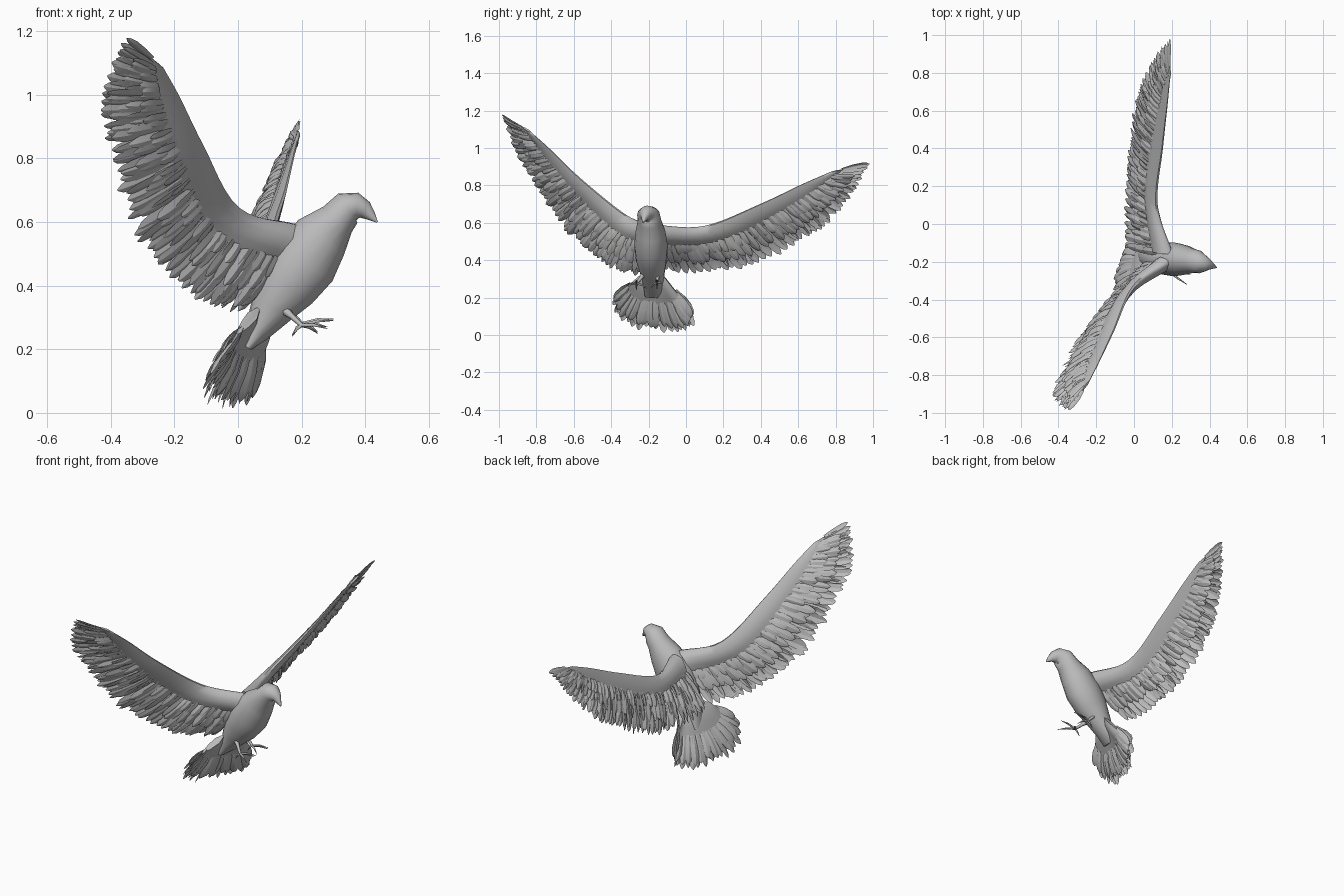
import bpy, bmesh, math, random
from mathutils import Vector as V

random.seed(4)
cube = bpy.data.objects.get("Cube")
if cube:
    bpy.data.objects.remove(cube)

grey = bpy.data.materials.new("plumage_grey")
grey.use_nodes = True
COLOR = (0.5, 0.5, 0.5, 1)
grey.diffuse_color = COLOR
grey.node_tree.nodes["Principled BSDF"].inputs["Base Color"].default_value = COLOR


def finish(bm, name, angle=40, closed=True):
    if closed:
        bmesh.ops.recalc_face_normals(bm, faces=bm.faces)
    me = bpy.data.meshes.new(name)
    bm.to_mesh(me)
    bm.free()
    me.materials.append(grey)
    ob = bpy.data.objects.new(name, me)
    bpy.context.collection.objects.link(ob)
    bpy.ops.object.select_all(action='DESELECT')
    ob.select_set(True)
    bpy.context.view_layer.objects.active = ob
    bpy.ops.object.shade_smooth_by_angle(angle=math.radians(angle))


def loft(bm, rings):
    """Skin a list of closed rings and cap both ends."""
    rows = [[bm.verts.new(p) for p in r] for r in rings]
    n = len(rows[0])
    for a, b in zip(rows, rows[1:]):
        for i in range(n):
            j = (i + 1) % n
            bm.faces.new((a[i], a[j], b[j], b[i]))
    bm.faces.new(rows[0])
    bm.faces.new(rows[-1])


def sample(pts, t):
    """Smooth curve through the points, t from 0 to 1."""
    f = max(0, min(t, 1)) * (len(pts) - 1)
    i = min(int(f), len(pts) - 2)
    f -= i
    p1, p2 = V(pts[i]), V(pts[i + 1])
    p0 = V(pts[i - 1]) if i else 2 * p1 - p2
    p3 = V(pts[i + 2]) if i + 2 < len(pts) else 2 * p2 - p1
    return 0.5 * (2 * p1 + (p2 - p0) * f + (2 * p0 - 5 * p1 + 4 * p2 - p3) * f * f
                  + (3 * p1 - p0 - 3 * p2 + p3) * f ** 3)


def frame(arm, edge, t):
    """Root, chord, side direction and surface normal of a fan at t."""
    a, e = sample(arm, t), sample(edge, t)
    step = 0.03
    mid = lambda s: sample(arm, s) + sample(edge, s)
    span = (mid(min(t + step, 1)) - mid(max(t - step, 0))).normalized()
    chord = e - a
    normal = span.cross(chord).normalized()
    return a, chord, chord.cross(normal).normalized(), normal


def feather(bm, root, tip, side, normal, w):
    """Pointed blade folded along its quill."""
    rows = []
    for s, k in ((0, 0.6), (0.4, 1), (0.75, 1), (0.92, 0.65), (1, 0.1)):
        c = root.lerp(tip, s) + normal * (w * 0.3 * math.sin(math.pi * s))
        rows.append([bm.verts.new(c + side * (w * k * d) + normal * (w * 0.3 * k * (1 - abs(d))))
                     for d in (-1, 0, 1)])
    for a, b in zip(rows, rows[1:]):
        for i in (0, 1):
            bm.faces.new((a[i], a[i + 1], b[i + 1], b[i]))


def fan(name, arm, edge, cover, thick, taper, rows):
    """Smooth skin along the arm, then rows of feathers (start, end, lift, count, width)."""
    bm = bmesh.new()
    rings = []
    for k in range(25):
        t = k / 24
        a, chord, _, n = frame(arm, edge, t)
        h = thick * (1 - taper + taper * (1 - t) ** 2)
        c = cover * (1 - 0.3 * taper * t)
        rings.append([a + chord * (c * u) + n * (h * v) for u, v in
                      ((0, 0.25), (0.3, 1), (0.65, 0.8), (1, 0.2),
                       (1, -0.2), (0.65, -0.8), (0.3, -1), (0, -0.25))])
    loft(bm, rings)
    finish(bm, name + "_skin", 60)
    bm = bmesh.new()
    for start, end, lift, count, width in rows:
        for k in range(count):
            # Shorter rows stop before the tip so the outline stays pointed
            t = (k + 0.5 * random.random()) / (count - 0.5) * (1 - 0.06 * (end < 0.9))
            a, chord, side, n = frame(arm, edge, t)
            tilt = random.uniform(-0.25, 0.45)
            blade_side = side * math.cos(tilt) + n * math.sin(tilt)
            reach = end * random.uniform(0.94, 1.02)
            slim = 1 - 0.55 * taper * t ** 4
            feather(bm, a + chord * start + n * lift * 0.3,
                    a + chord * reach + n * (lift * slim + random.uniform(-0.006, 0.006)),
                    blade_side, n * (-1 if lift < 0 else 1),
                    width * slim * random.uniform(0.85, 1.15))
    finish(bm, name + "_feathers", 25, closed=False)


# Body: beak, head, breast and rump as one loft (x, y, z, half depth, half width)
sections = [(0.437, -0.23, 0.600, 0.003, 0.003), (0.418, -0.223, 0.619, 0.016, 0.014),
            (0.398, -0.214, 0.638, 0.029, 0.028), (0.374, -0.206, 0.648, 0.044, 0.046),
            (0.345, -0.2, 0.643, 0.055, 0.061), (0.313, -0.195, 0.608, 0.06, 0.064),
            (0.262, -0.19, 0.552, 0.09, 0.08), (0.21, -0.187, 0.475, 0.106, 0.09),
            (0.155, -0.185, 0.4, 0.096, 0.083), (0.108, -0.18, 0.333, 0.072, 0.066),
            (0.062, -0.172, 0.258, 0.042, 0.055), (0.03, -0.17, 0.205, 0.014, 0.05)]
bm = bmesh.new()
rings = []
for i, (x, y, z, d, w) in enumerate(sections):
    p, q = sections[max(i - 1, 0)], sections[min(i + 1, len(sections) - 1)]
    axis = V((q[0] - p[0], 0, q[2] - p[2])).normalized()
    up = V((axis.z, 0, -axis.x))
    ring = [k * math.tau / 16 for k in range(16)]
    rings.append([V((x, y, z)) + up * (d * math.cos(a)) + V((0, w * math.sin(a), 0)) for a in ring])
loft(bm, rings)
finish(bm, "body", 60)

# Wings: flight feathers plus covert rows on both faces
wing_rows = [(0.3, 1.0, 0.0, 42, 0.025), (0.3, 0.95, 0.008, 32, 0.024),
             (0.28, 0.77, 0.018, 34, 0.022), (0.28, 0.77, -0.016, 34, 0.022),
             (0.26, 0.57, 0.024, 32, 0.019), (0.26, 0.57, -0.02, 32, 0.019)]
fan("right_wing",
    [(0.19, -0.2, 0.59), (0, -0.33, 0.645), (-0.11, -0.57, 0.84),
     (-0.185, -0.73, 0.995), (-0.235, -0.83, 1.085)],
    [(0.0, -0.24, 0.31), (-0.15, -0.42, 0.37), (-0.29, -0.59, 0.5), (-0.38, -0.76, 0.72),
     (-0.43, -0.88, 0.92), (-0.41, -0.945, 1.07), (-0.355, -0.99, 1.185)],
    0.43, 0.042, 0.85, wing_rows)
fan("left_wing",
    [(0.2, -0.16, 0.58), (0.12, 0.1, 0.58), (0.15, 0.4, 0.70), (0.175, 0.62, 0.805), (0.19, 0.77, 0.87)],
    [(-0.05, -0.12, 0.34), (-0.05, 0.15, 0.34), (-0.03, 0.38, 0.38), (0, 0.62, 0.5),
     (0.05, 0.77, 0.61), (0.12, 0.9, 0.77), (0.19, 0.99, 0.92)],
    0.43, 0.042, 0.85, wing_rows)

# Tail: smooth rump spreading into a fan
fan("tail",
    [(0.065, -0.225, 0.33), (0.085, -0.175, 0.34), (0.11, -0.13, 0.33)],
    [(-0.05, -0.395, 0.19), (-0.1, -0.37, 0.1), (-0.1, -0.28, 0.04), (-0.07, -0.17, 0.02),
     (-0.02, -0.05, 0.01), (0.04, 0.03, 0.03), (0.05, 0.05, 0.1)],
    0.58, 0.018, 0, [(0.4, 1.0, 0.0, 20, 0.023), (0.45, 0.94, -0.008, 18, 0.022),
                     (0.45, 0.92, 0.008, 16, 0.022)])


def leg(name, hip, ankle, spread):
    """Shank and four toes as tapered tubes."""
    cu = bpy.data.curves.new(name, 'CURVE')
    cu.dimensions = '3D'
    cu.bevel_depth = 0.01
    cu.bevel_resolution = 1
    ankle = V(ankle)
    paths = [((hip, 1.8), ((V(hip) + ankle) / 2, 0.9), (ankle, 0.7))]
    for toe in ((0.1, 0, 0.015), (0.08, spread, -0.01), (0.05, -spread, -0.025), (-0.03, 0, -0.035)):
        knuckle = ankle + V(toe) * 0.5 + V((0, 0, 0.006))
        paths.append(((ankle, 0.6), (knuckle, 0.5), (ankle + V(toe), 0.12)))
    for path in paths:
        sp = cu.splines.new('POLY')
        sp.points.add(len(path) - 1)
        for pt, (co, r) in zip(sp.points, path):
            pt.co = (*co, 1)
            pt.radius = r
    cu.use_fill_caps = True
    cu.materials.append(grey)
    bpy.context.collection.objects.link(bpy.data.objects.new(name, cu))


leg("right_leg", (0.14, -0.22, 0.33), (0.2, -0.265, 0.275), -0.055)
leg("left_leg", (0.15, -0.15, 0.33), (0.2, -0.155, 0.28), 0.03)
